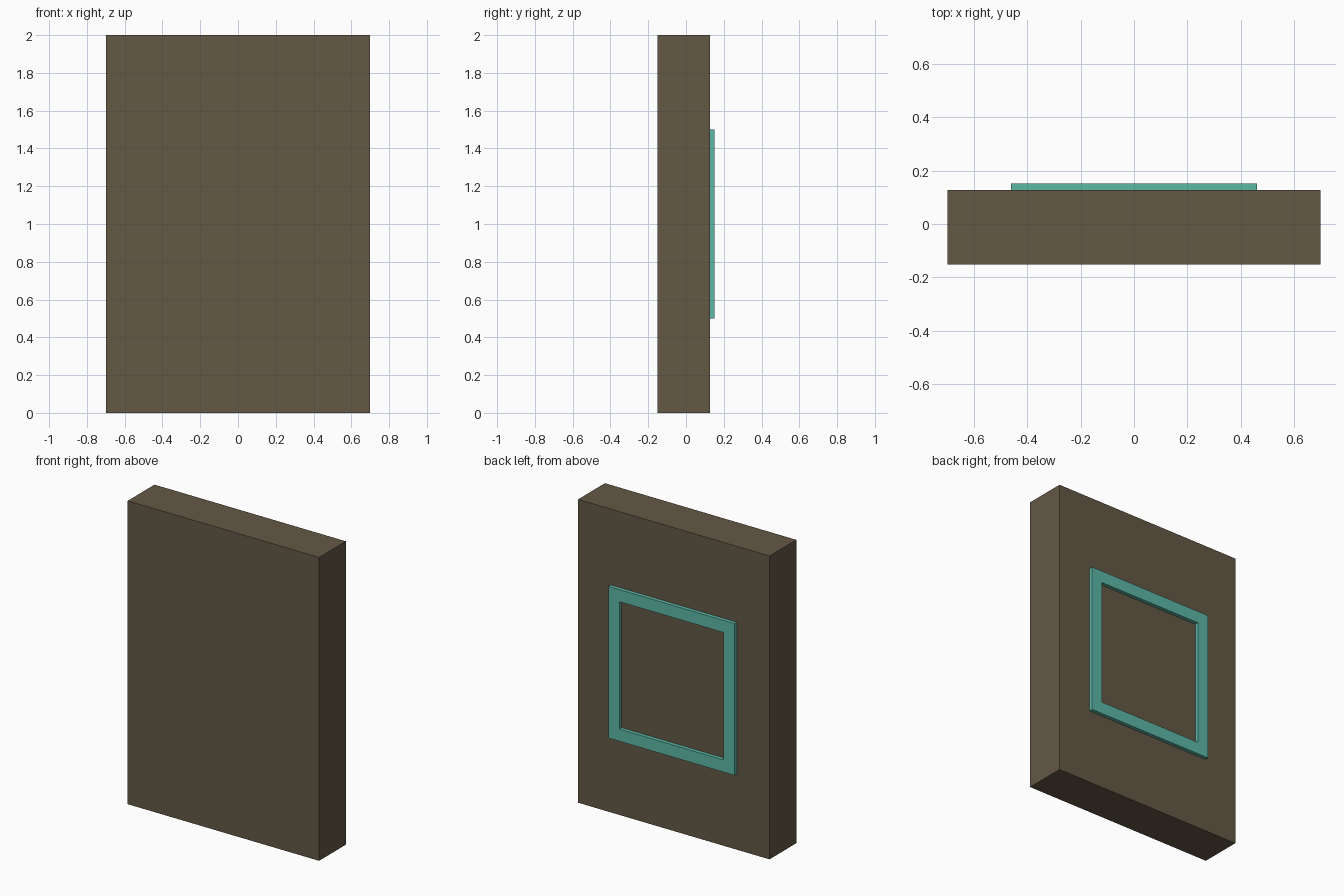
import bpy, bmesh

if "Cube" in bpy.data.objects:
    bpy.data.objects.remove(bpy.data.objects["Cube"])


def add_material(obj, color):
    mat = bpy.data.materials.new(obj.name + "_material")
    mat.diffuse_color = (*color, 1)
    mat.use_nodes = True
    mat.node_tree.nodes["Principled BSDF"].inputs["Base Color"].default_value = mat.diffuse_color
    obj.data.materials.append(mat)


def finish(bm, name, color):
    bmesh.ops.recalc_face_normals(bm, faces=bm.faces)
    mesh = bpy.data.meshes.new(name)
    bm.to_mesh(mesh)
    bm.free()
    obj = bpy.data.objects.new(name, mesh)
    bpy.context.collection.objects.link(obj)
    add_material(obj, color)
    return obj


# Main slab
x0, y0, y1 = 0.698, -0.152, 0.127
bm = bmesh.new()
bmesh.ops.create_cube(bm, size=1)
for v in bm.verts:
    v.co = (v.co.x * 2 * x0, (y0 + y1) / 2 + v.co.y * (y1 - y0), v.co.z * 2 + 1)
finish(bm, "slab", (0.127, 0.098, 0.060))

# Raised rectangular frame on the back: mitred ring, extruded outward
half_w, half_h, border, depth = 0.46, 0.5, 0.08, 0.025
corners = ((-1, -1), (1, -1), (1, 1), (-1, 1))
bm = bmesh.new()
outer, inner = [
    [bm.verts.new((sx * (half_w - b), y1, 1 + sz * (half_h - b))) for sx, sz in corners]
    for b in (0, border)
]
ring = [bm.faces.new((outer[i], outer[(i + 1) % 4], inner[(i + 1) % 4], inner[i]))
        for i in range(4)]
result = bmesh.ops.extrude_face_region(bm, geom=ring, use_keep_orig=True)
top = [g for g in result["geom"] if isinstance(g, bmesh.types.BMVert)]
bmesh.ops.translate(bm, verts=top, vec=(0, depth, 0))
finish(bm, "back_frame", (0.11, 0.48, 0.39))
